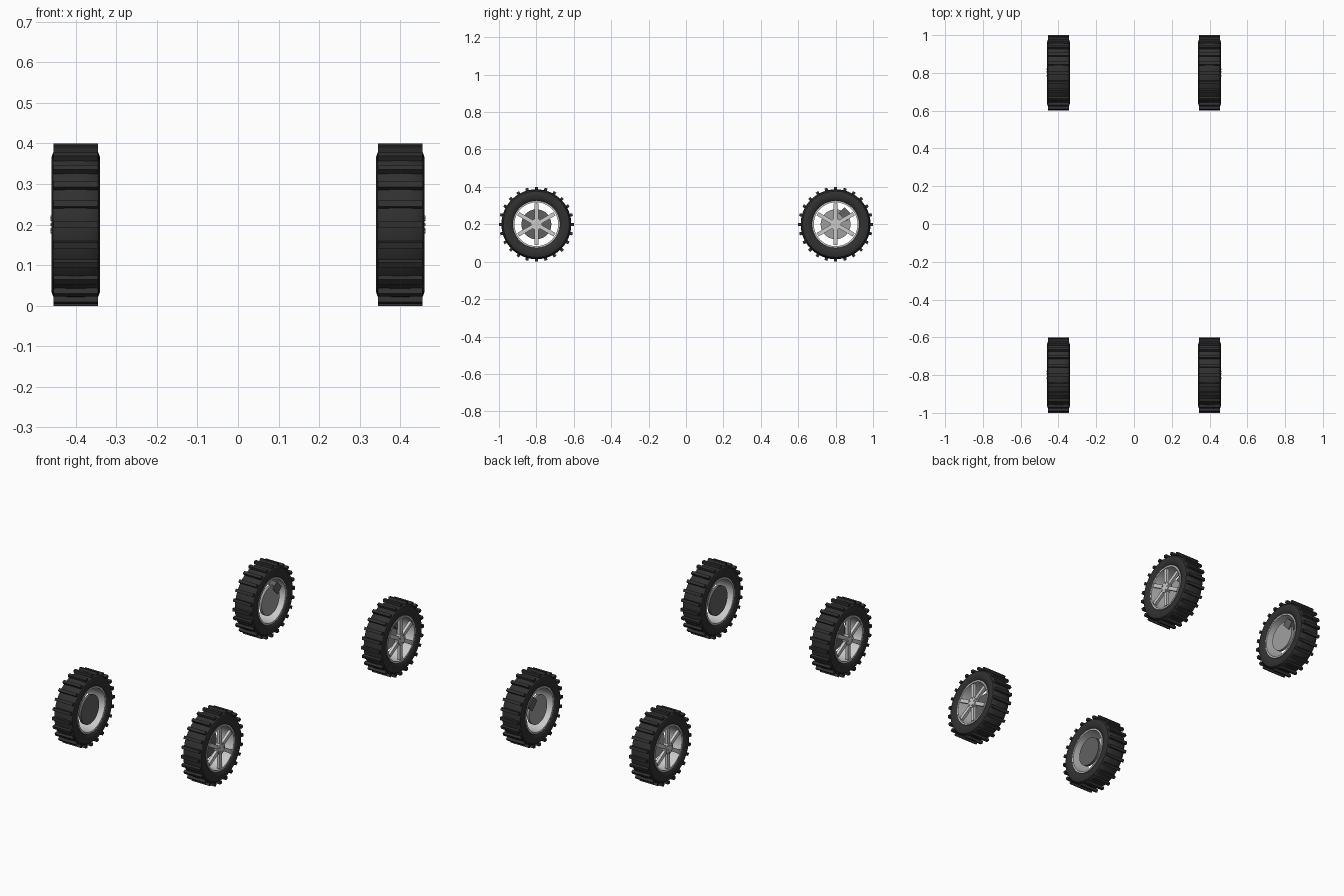
import bpy, bmesh, math
from mathutils import Matrix, Vector

if "Cube" in bpy.data.objects:
    bpy.data.objects.remove(bpy.data.objects["Cube"])


def material(name, v):
    m = bpy.data.materials.new(name)
    m.diffuse_color = (v, v, v, 1)
    m.use_nodes = True
    m.node_tree.nodes["Principled BSDF"].inputs["Base Color"].default_value = m.diffuse_color
    return m


RUBBER = material("rubber", 0.03)
METAL = material("alloy", 0.6)
DARK = material("dark_metal", 0.12)
DISC = material("disc_metal", 0.35)


def finish(bm, name, mat, centre, smooth=True):
    bmesh.ops.recalc_face_normals(bm, faces=bm.faces)
    me = bpy.data.meshes.new(name)
    bm.to_mesh(me)
    bm.free()
    me.materials.append(mat)
    ob = bpy.data.objects.new(name, me)
    ob.location = centre
    bpy.context.collection.objects.link(ob)
    if smooth:
        bpy.context.view_layer.objects.active = ob
        bpy.ops.object.select_all(action='DESELECT')
        ob.select_set(True)
        bpy.ops.object.shade_smooth_by_angle(angle=math.radians(35))
    return ob


def lathe(bm, profile, n=48):
    """Revolve a closed (x, radius) profile about the x axle."""
    rings = []
    for i in range(n):
        a = 2 * math.pi * i / n
        rings.append([bm.verts.new((x, r * math.cos(a), r * math.sin(a))) for x, r in profile])
    for i in range(n):
        p, q = rings[i], rings[(i + 1) % n]
        for j in range(len(profile)):
            k = (j + 1) % len(profile)
            bm.faces.new((p[j], p[k], q[k], q[j]))


def box(bm, centre, size, angle=0):
    m = Matrix.Rotation(angle, 4, 'X') @ Matrix.Translation(centre) @ Matrix.Diagonal((*size, 1))
    bmesh.ops.create_cube(bm, size=1, matrix=m)


def cylinder(bm, x, radius, depth, n=32, y=0, z=0):
    m = Matrix.Translation((x, y, z)) @ Matrix.Rotation(math.pi / 2, 4, 'Y')
    bmesh.ops.create_cone(bm, cap_ends=True, segments=n, radius1=radius, radius2=radius,
                          depth=depth, matrix=m)


def wheel(tag, sx, sy):
    c = Vector((sx * 0.4, sy * 0.8, 0.2))

    # tyre carcass
    half = [(0.045, 0.122), (0.055, 0.132), (0.06, 0.148), (0.06, 0.165),
            (0.056, 0.177), (0.046, 0.184), (0.02, 0.187)]
    bm = bmesh.new()
    lathe(bm, half + [(-x, r) for x, r in reversed(half)])
    finish(bm, tag + "_tyre", RUBBER, c)

    # tread bars
    bm = bmesh.new()
    for i in range(24):
        box(bm, (0, 0, 0.1925), (0.11, 0.016, 0.015), i * math.pi / 12)
    finish(bm, tag + "_tread", RUBBER, c, False)

    # open rim barrel
    bm = bmesh.new()
    lathe(bm, [(0.053, 0.117), (0.053, 0.126), (-0.053, 0.126), (-0.053, 0.117)])
    finish(bm, tag + "_rim", METAL, c)

    # spokes on the outer side
    bm = bmesh.new()
    for i in range(6):
        box(bm, (sx * 0.045, 0, 0.066), (0.016, 0.021, 0.092), i * math.pi / 3)
    finish(bm, tag + "_spokes", METAL, c, False)

    # hub and bolts
    bm = bmesh.new()
    cylinder(bm, sx * 0.045, 0.03, 0.026)
    for i in range(5):
        a = 2 * math.pi * i / 5
        cylinder(bm, sx * 0.059, 0.004, 0.006, 6, 0.02 * math.cos(a), 0.02 * math.sin(a))
    finish(bm, tag + "_hub", METAL, c)

    # brake disc on the inner side
    bm = bmesh.new()
    cylinder(bm, -sx * 0.035, 0.08, 0.014, 40)
    finish(bm, tag + "_brake_disc", DARK if sy < 0 else DISC, c)

    # rear caliper
    if sy > 0:
        bm = bmesh.new()
        box(bm, (-sx * 0.03, 0, 0.075), (0.035, 0.06, 0.045), -math.radians(45))
        finish(bm, tag + "_caliper", DARK, c, False)


for sx, side in ((-1, "left"), (1, "right")):
    for sy, end in ((-1, "front"), (1, "rear")):
        wheel(end + "_" + side, sx, sy)
